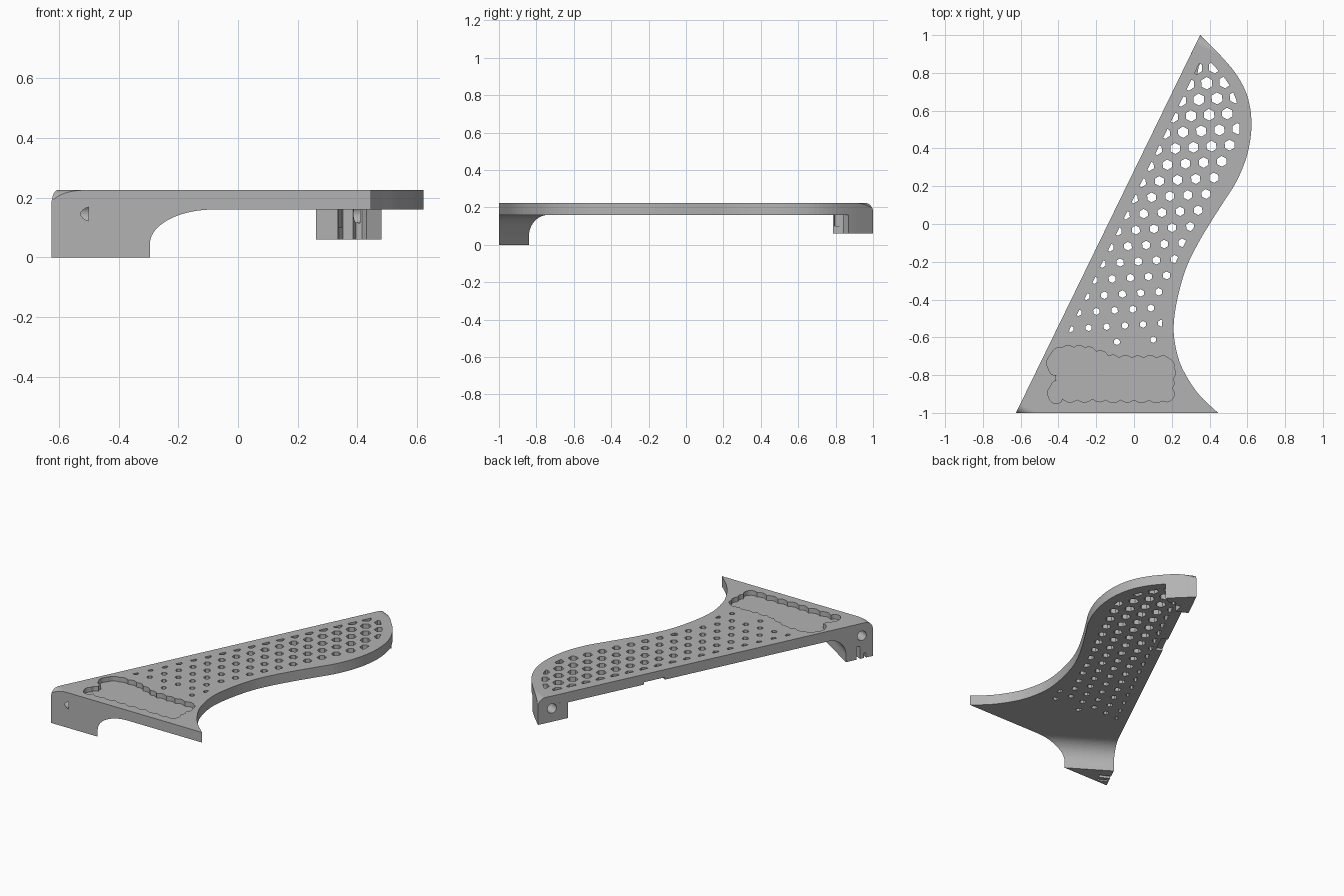
import bpy, bmesh, math
from mathutils import Vector, Matrix

cube = bpy.data.objects.get("Cube")
if cube:
    bpy.data.objects.remove(cube, do_unlink=True)

grey = bpy.data.materials.new("matte grey plastic")
grey.use_nodes = True
colour = (0.45, 0.45, 0.45, 1)
grey.diffuse_color = colour
grey.node_tree.nodes["Principled BSDF"].inputs["Base Color"].default_value = colour

TOP, UNDER = 0.225, 0.16
CORNER = Vector((-0.625, -1, 0))
TIP = Vector((0.35, 1, 0))
UP = Vector((0, 0, 1))
LENGTH = (TIP - CORNER).length
ALONG = (TIP - CORNER).normalized()      # along the straight edge
INWARD = ALONG.cross(UP)                 # from the straight edge into the plate


def frame(origin, u, v, w):
    m = Matrix((u, v, w)).transposed().to_4x4()
    m.translation = origin
    return m


EDGE = frame(CORNER, ALONG, UP, INWARD)


def prisms(name, outlines, lo, hi, matrix=Matrix()):
    """Extrude closed 2D outlines from lo to hi along the frame's third axis."""
    bm = bmesh.new()
    for pts in outlines:
        a = [bm.verts.new(matrix @ Vector((p[0], p[1], lo))) for p in pts]
        b = [bm.verts.new(matrix @ Vector((p[0], p[1], hi))) for p in pts]
        bm.faces.new(a)
        bm.faces.new(b[::-1])
        for i in range(len(a)):
            j = (i + 1) % len(a)
            bm.faces.new((a[i], b[i], b[j], a[j]))
    bmesh.ops.recalc_face_normals(bm, faces=bm.faces)
    mesh = bpy.data.meshes.new(name)
    bm.to_mesh(mesh)
    bm.free()
    mesh.materials.append(grey)
    obj = bpy.data.objects.new(name, mesh)
    bpy.context.collection.objects.link(obj)
    return obj


def combine(target, other, operation="DIFFERENCE"):
    """Apply a boolean and remove the helper."""
    mod = target.modifiers.new("shape", "BOOLEAN")
    mod.operation, mod.solver, mod.object = operation, "EXACT", other
    bpy.context.view_layer.update()
    bpy.context.view_layer.objects.active = target
    bpy.ops.object.modifier_apply(modifier=mod.name)
    bpy.data.objects.remove(other, do_unlink=True)


def arc(cx, cy, r, start, end, n):
    return [(cx + r * math.cos(math.radians(start + (end - start) * i / n)),
             cy + r * math.sin(math.radians(start + (end - start) * i / n)))
            for i in range(n + 1)]


def smooth_path(pts, n):
    """Catmull-Rom curve through the points."""
    p = [Vector(q) for q in pts]
    p = [2 * p[0] - p[1]] + p + [2 * p[-1] - p[-2]]
    out = []
    for a, b, c, d in zip(p, p[1:], p[2:], p[3:]):
        for i in range(n):
            t = i / n
            out.append(0.5 * (2 * b + (c - a) * t + (2 * a - 5 * b + 4 * c - d) * t ** 2
                              + (3 * b - a - 3 * c + d) * t ** 3))
    return out + [p[-2]]


def box(u0, u1, v0, v1):
    return [(u0, v0), (u1, v0), (u1, v1), (u0, v1)]


# Plate outline: one straight edge, one S-shaped edge
curve = smooth_path([(.445, -1), (.35, -.91), (.28, -.81), (.235, -.71), (.21, -.57),
                     (.225, -.42), (.27, -.25), (.33, -.12), (.4, 0), (.47, .11),
                     (.545, .23), (.6, .37), (.622, .52), (.605, .66), (.55, .78),
                     (.46, .89), (.35, 1)], 5)
plate = prisms("plate_with_foot", [[CORNER.xy] + curve], 0, TOP)

# Round the upper ends of the straight edge
R = 0.05
side = [(0, -.1), (LENGTH, -.1)] + arc(LENGTH - R, TOP - R, R, 0, 90, 12) \
    + arc(R, TOP - R, R, 90, 180, 12)
combine(plate, prisms("side_profile", [side], -.1, 2, EDGE), "INTERSECT")

# Hollow out the underside, leaving the corner foot with its fillet
foot_a, foot_b = Vector((-.547, -.84, 0)), Vector((-.295, -1, 0))
run = (foot_b - foot_a).normalized()
out = UP.cross(run)
F = 0.115
hollow = [(3, -.1), (3, UNDER)] + arc(F, UNDER - F, F, 90, 180, 20) + [(0, -.1)]
combine(plate, prisms("hollow", [hollow], -2, 3, frame(foot_a, out, UP, run)))

# Block hanging under the tip, following the outer curve, with a grooved inner side
rim = [p for p in curve if p.y > .865]
block_side = [(.262, .82), (.335, .785), (.342, .835), (.352, .85), (.385, .84),
              (.395, .865), (.415, .865), (.43, .84)]
block = prisms("tip_block", [block_side + rim], .06, UNDER + .01)
combine(plate, block, "UNION")

# Blind screw holes in the straight edge
holes = [arc(s, .145, .03, 0, 345, 23) for s in (.073, LENGTH - .093)]
combine(plate, prisms("screw_holes", holes, -.05, .112, EDGE))

# Shallow notches along the lower side of the straight edge
combine(plate, prisms("middle_notch", [box(1.38, 1.52, .1, .175)], -.05, .04, EDGE))
combine(plate, prisms("foot_slots", [box(.085, .11, -.05, .08), box(.045, .06, -.05, .03)],
                      -.05, .07, EDGE))

# Region in which the honeycomb is allowed
MARGIN = 0.062


def inset(p):
    return (p.to_3d() - CORNER).dot(INWARD)


region = []
for a, b in zip(curve, curve[1:]):
    d = (b - a).normalized()
    q = (a + b) / 2 + MARGIN * Vector((-d.y, d.x))
    if q.y > -.68 and inset(q) > MARGIN:
        region.append(q)
for s in (LENGTH - .13, .36):
    region.append((CORNER + ALONG * s + INWARD * MARGIN).xy)

# Honeycomb of hexagons that grow toward the tip
hexes = []
first, across, down = Vector((.385, .745)), Vector((.096, .006)), Vector((-.0417, -.0863))
for row in range(-1, 17):
    for col in range(-2, 6):
        c = first + row * down + col * across
        if row == 16 and col not in (2, 4):
            continue
        if inset(c) < .04 or c.x > .62:
            continue
        r = .0245 + .0115 * c.y
        hexes.append(arc(c.x, c.y, r, 33, 333, 5))
comb = prisms("honeycomb", hexes, .1, .3)
combine(comb, prisms("honeycomb_region", [region], .05, .35), "INTERSECT")
combine(plate, comb)

# Scalloped shallow recess near the front
nodes = [(-.44, -.69), (-.38, -.655), (-.32, -.655), (-.26, -.655), (-.2, -.675),
         (-.135, -.7), (-.08, -.71), (-.01, -.71), (.05, -.71), (.12, -.71), (.19, -.715),
         (.21, -.76), (.205, -.82), (.2, -.87), (.205, -.925), (.15, -.935), (.08, -.93),
         (0, -.93), (-.07, -.93), (-.15, -.93), (-.22, -.925), (-.3, -.93), (-.38, -.925),
         (-.41, -.95), (-.45, -.92), (-.44, -.86), (-.41, -.83), (-.41, -.8),
         (-.45, -.775)]
scallops = []
for i, n in enumerate(nodes):
    a, b = Vector(n), Vector(nodes[(i + 1) % len(nodes)])
    bulge = Vector((a.y - b.y, b.x - a.x)) * .2
    for k in range(5):
        scallops.append(a.lerp(b, k / 5) + bulge * math.sin(math.pi * k / 5))
combine(plate, prisms("recess", [scallops], TOP - .03, TOP + .05))
